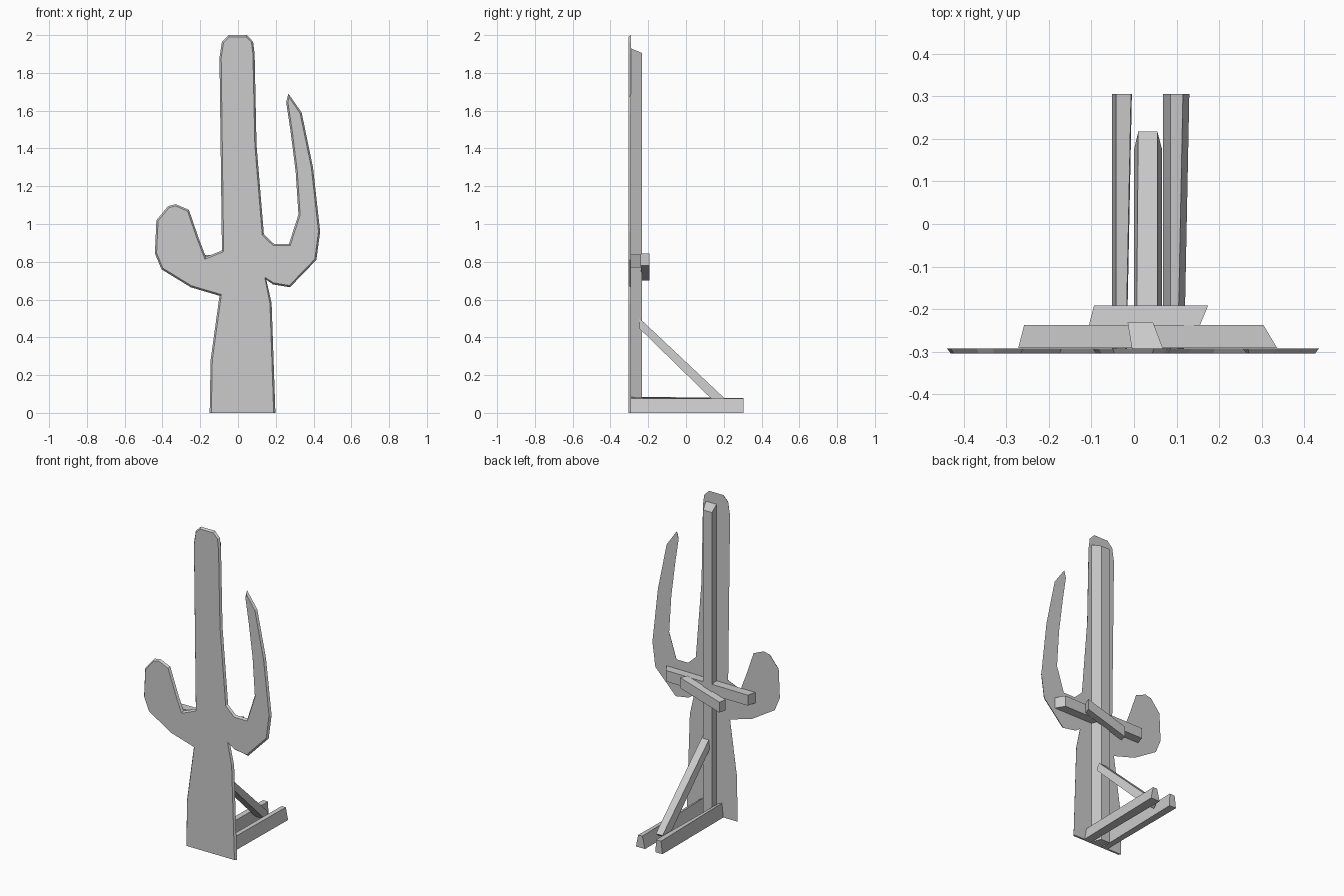
import bpy, bmesh
from mathutils import Vector

if "Cube" in bpy.data.objects:
    bpy.data.objects.remove(bpy.data.objects["Cube"])


def make_object(name, bm):
    bmesh.ops.recalc_face_normals(bm, faces=bm.faces[:])
    mesh = bpy.data.meshes.new(name)
    bm.to_mesh(mesh)
    bm.free()
    obj = bpy.data.objects.new(name, mesh)
    bpy.context.collection.objects.link(obj)
    return obj


def beam(name, start, end):
    """Timber lofted between two four-cornered end sections."""
    bm = bmesh.new()
    a = [bm.verts.new(p) for p in start]
    b = [bm.verts.new(p) for p in end]
    bm.faces.new(a)
    bm.faces.new(b[::-1])
    for i in range(4):
        j = (i + 1) % 4
        bm.faces.new((a[i], b[i], b[j], a[j]))
    return make_object(name, bm)


# Flat cactus cut-out with chamfered edges, narrower at the front
outline = [
    (-0.15, 0), (0.198, 0), (0.178, 0.58), (0.15, 0.705), (0.185, 0.68),
    (0.275, 0.665), (0.415, 0.81), (0.435, 0.96), (0.397, 1.30), (0.337, 1.59),
    (0.267, 1.69), (0.255, 1.645), (0.277, 1.50), (0.305, 1.28), (0.32, 1.05),
    (0.27, 0.895), (0.19, 0.895), (0.137, 0.945), (0.098, 1.42), (0.088, 1.90),
    (0.08, 1.965), (0.047, 2.0), (-0.05, 2.0), (-0.085, 1.965), (-0.098, 1.88),
    (-0.085, 0.86), (-0.17, 0.825), (-0.21, 0.93), (-0.26, 1.075),
    (-0.33, 1.105), (-0.37, 1.095), (-0.432, 1.02), (-0.44, 0.845),
    (-0.405, 0.76), (-0.25, 0.665), (-0.098, 0.62), (-0.145, 0.28),
]
bm = bmesh.new()
back = [bm.verts.new((x, -0.292, z)) for x, z in outline]
front = []
n = len(outline)
for i in range(n):
    # mitred inset of each corner, keeping the foot on the ground
    p, q, r = (Vector(outline[(i + k) % n]) for k in (-1, 0, 1))
    d1, d2 = (q - p).normalized(), (r - q).normalized()
    n1, n2 = Vector((-d1.y, d1.x)), Vector((-d2.y, d2.x))
    m = (n1 + n2) / max(1 + n1.dot(n2), 0.4)
    q = q + m * 0.009
    front.append(bm.verts.new((q.x, -0.304, 0 if i < 2 else q.y)))
bm.faces.new(back)
bm.faces.new(front[::-1])
for i in range(n):
    j = (i + 1) % n
    bm.faces.new((back[i], front[i], front[j], back[j]))
make_object("cactus_board", bm)

# Upright post with skewed section and sloping top
post = [(-0.005, -0.292), (0.068, -0.292), (0.045, -0.232), (-0.015, -0.232)]
beam("upright_post",
     [(x, y, 0) for x, y in post],
     [(x, y, 1.93 if y < -0.25 else 1.905) for x, y in post])

# Two feet running backwards along the ground
for name, xb0, xb1, xt0, xt1, top in (
        ("left_foot", -0.052, -0.005, -0.042, -0.007, 0.078),
        ("right_foot", 0.068, 0.13, 0.086, 0.115, 0.075)):
    beam(name, *[[(xb0, y, 0), (xb1 - s, y, 0), (xt1 - s, y, top), (xt0, y, top + 2 * s / 3)]
                 for y, s in ((-0.292, 0.012), (0.305, 0))])

# Diagonal brace between post and feet
beam("diagonal_brace",
     [(0.0, -0.245, 0.445), (0.066, -0.245, 0.445), (0.055, -0.245, 0.50), (0.006, -0.245, 0.50)],
     [(0.0, 0.175, 0.035), (0.066, 0.175, 0.035), (0.055, 0.217, 0.065), (0.01, 0.217, 0.065)])


# Cross battens: each end is (x at front, x at back, bottom z, top z)
def batten(name, y0, y1, left, right):
    beam(name, *[[(xf, y0, z0), (xb, y1, z0), (xb, y1, z1), (xf, y0, z1)]
                 for xf, xb, z0, z1 in (left, right)])


batten("arm_batten", -0.291, -0.237, (-0.272, -0.258, 0.77, 0.835), (0.336, 0.304, 0.77, 0.838))
batten("tilted_batten", -0.238, -0.192, (-0.106, -0.094, 0.70, 0.765), (0.155, 0.174, 0.78, 0.845))
